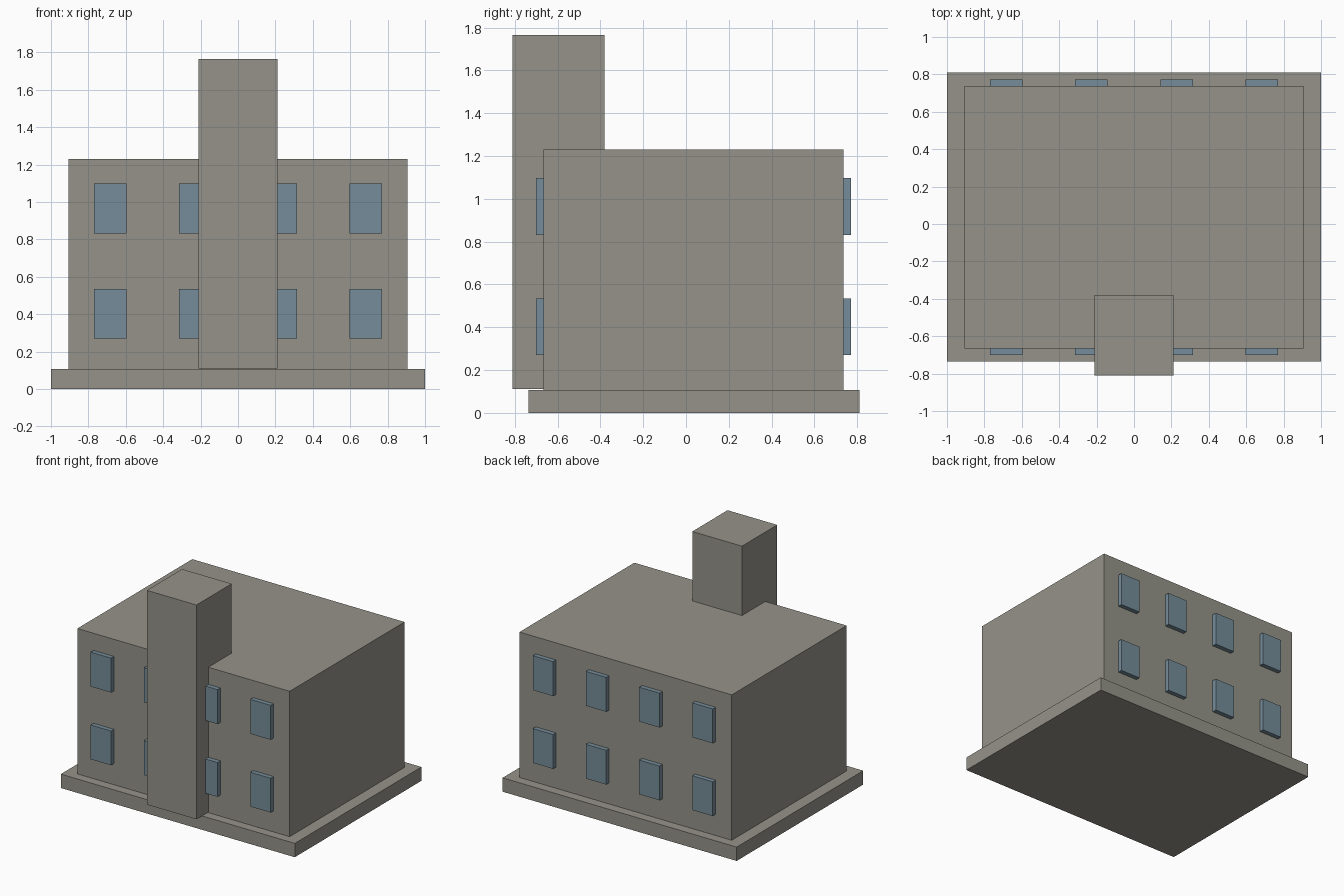
import bpy

# Remove the default cube
cube = bpy.data.objects.get("Cube")
if cube:
    bpy.data.objects.remove(cube, do_unlink=True)


def make_material(name, rgb):
    mat = bpy.data.materials.new(name)
    mat.use_nodes = True
    color = (*rgb, 1.0)
    mat.diffuse_color = color
    bsdf = next(n for n in mat.node_tree.nodes if n.type == 'BSDF_PRINCIPLED')
    bsdf.inputs["Base Color"].default_value = color
    return mat


def box(name, x, y, z, mat):
    """Box spanning the (low, high) pair on each axis."""
    spans = (x, y, z)
    bpy.ops.mesh.primitive_cube_add(size=1)
    obj = bpy.context.object
    obj.name = name
    center = [(low + high) / 2 for low, high in spans]
    size = [high - low for low, high in spans]
    for v in obj.data.vertices:
        v.co = [c + s * k for c, s, k in zip(center, size, v.co)]
    obj.data.materials.append(mat)
    return obj


stone = make_material("warm grey stone", (0.30, 0.29, 0.25))
glass = make_material("blue grey glass", (0.18, 0.265, 0.32))

# Base slab, main block and front tower
FRONT, BACK = -0.665, 0.737
box("base_slab", (-1, 1), (-0.735, 0.81), (0, 0.107), stone)
box("main_block", (-0.907, 0.907), (FRONT, BACK), (0.107, 1.23), stone)
box("front_tower", (-0.212, 0.212), (-0.81, -0.38), (0.111, 1.766), stone)

# Two storeys of four windows on the front and back walls
HALF_WIDTH, HALF_DEPTH = 0.087, 0.035
for side, wall in (("front", FRONT), ("back", BACK)):
    for storey, z in (("lower", (0.27, 0.535)), ("upper", (0.832, 1.098))):
        for i, x in enumerate((-0.682, -0.228, 0.228, 0.682)):
            box(f"{side}_{storey}_window_{i + 1}",
                (x - HALF_WIDTH, x + HALF_WIDTH),
                (wall - HALF_DEPTH, wall + HALF_DEPTH), z, glass)
